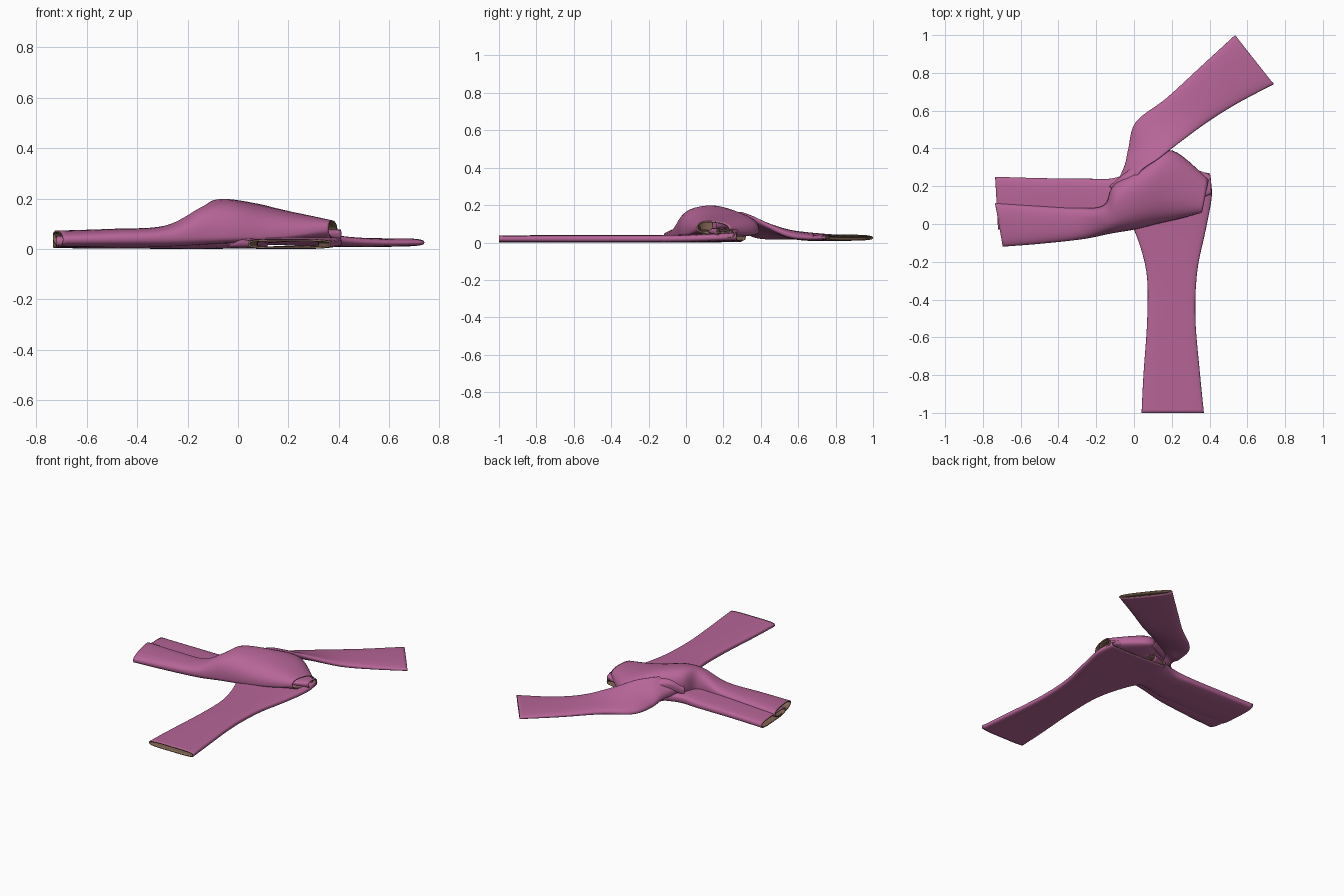
import bpy, math

def mat(name, c):
    m = bpy.data.materials.new(name)
    m.diffuse_color = (*c, 1)
    return m

PINK = mat("pink cloth", (0.47, 0.13, 0.31))
BROWN = mat("brown lining", (0.22, 0.13, 0.09))

def catmull(a, b, c, d, t):
    return [0.5 * (2*q + (r-p)*t + (2*p-5*q+4*r-s)*t*t + (3*q-p-3*r+s)*t**3)
            for p, q, r, s in zip(a, b, c, d)]

def spow(v, e):
    return math.copysign(abs(v) ** e, v)

def cloth_tube(name, st, steps=7, n=32, sq=0.75):
    """Flattened open sleeve. Station: left x,y, right x,y, left z, right z, up, down"""
    rows = []
    for i in range(len(st) - 1):
        a, d = st[max(i-1, 0)], st[min(i+2, len(st)-1)]
        rows += [catmull(a, st[i], st[i+1], d, k/steps) for k in range(steps)]
    rows.append(st[-1])
    verts = []
    for lx, ly, rx, ry, lz, rz, up, dn in rows:
        for j in range(n):
            a = 2*math.pi*j/n
            t = (1 - spow(math.cos(a), sq)) / 2
            s = spow(math.sin(a), sq)
            z = rz + (lz-rz)*t + s*(up if s > 0 else dn)
            verts.append((rx+(lx-rx)*t, ry+(ly-ry)*t, max(z, 0.0)))
    faces = [(i*n+j, (i+1)*n+j, (i+1)*n+(j+1) % n, i*n+(j+1) % n)
             for i in range(len(rows)-1) for j in range(n)]
    me = bpy.data.meshes.new(name)
    me.from_pydata(verts, [], faces)
    me.materials.append(PINK)
    me.materials.append(BROWN)
    me.shade_smooth()
    ob = bpy.data.objects.new(name, me)
    bpy.context.collection.objects.link(ob)
    # cloth thickness with a brown inside
    so = ob.modifiers.new("cloth", 'SOLIDIFY')
    so.thickness, so.offset = 0.007, -1
    so.material_offset = so.material_offset_rim = 1
    return ob

# flat leg toward the front, widening into the bottom layer
cloth_tube("front_leg", [
    (0.04, -1, 0.37, -1, .02, .02, .018, .019),
    (0.05, -.8, 0.35, -.8, .02, .02, .019, .02),
    (0.07, -.5, 0.325, -.5, .02, .02, .02, .02),
    (0.065, -.25, 0.335, -.25, .02, .02, .02, .02),
    (0.0, -.03, 0.38, -.03, .02, .02, .022, .02),
    (-0.08, .1, 0.412, .15, .02, .025, .025, .02),
    (0.0, .3, 0.40, .27, .02, .03, .03, .02)], sq=0.5)

# lower left sleeve, partly hidden
cloth_tube("back_left_leg", [
    (-.735, .25, -.72, -.03, .028, .03, .024, .026),
    (-.5, .243, -.5, -.03, .03, .03, .026, .028),
    (-.25, .24, -.25, -.02, .03, .03, .03, .03),
    (-.1, .245, -.1, .0, .04, .04, .03, .04),
    (.1, .32, .12, .04, .03, .04, .03, .03)], sq=0.6)

# upper left sleeve swelling into the body layer
cloth_tube("body_and_upper_leg", [
    (-.735, .11, -.695, -.12, .05, .037, .028, .034),
    (-.5, .095, -.5, -.105, .05, .04, .034, .036),
    (-.3, .085, -.27, -.08, .055, .045, .042, .04),
    (-.16, .1, -.12, -.05, .07, .05, .105, .04),
    (-.105, .21, .0, -.03, .09, .05, .125, .04),
    (.06, .31, .12, .0, .09, .05, .105, .04),
    (.2, .39, .25, .03, .06, .06, .085, .03),
    (.395, .235, .36, .06, .065, .08, .04, .035)], sq=0.8)

# twisted leg toward the back right
cloth_tube("back_right_leg", [
    (-.1, .2, .02, .16, .09, .12, .03, .05),
    (-.05, .31, .03, .27, .06, .15, .03, .03),
    (-.03, .4, .13, .345, .03, .135, .025, .025),
    (.01, .54, .24, .43, .025, .09, .025, .02),
    (.17, .665, .39, .54, .03, .04, .025, .02),
    (.35, .83, .55, .64, .025, .025, .02, .018),
    (.535, 1, .74, .74, .025, .025, .017, .015)], sq=0.7)

# crumpled cloth folds around the waist opening
cloth_tube("waist_fold", [
    (.12, .3, .14, .14, .05, .05, .03, .02),
    (.28, .3, .3, .12, .06, .06, .02, .02),
    (.405, .26, .41, .16, .05, .06, .02, .03)])
cloth_tube("crease_fold", [
    (-.13, .2, -.09, .14, .08, .1, .02, .04),
    (-.06, .26, -.02, .2, .12, .14, .025, .05),
    (.04, .33, .07, .27, .11, .13, .02, .05),
    (.16, .39, .2, .34, .07, .09, .01, .03)])
